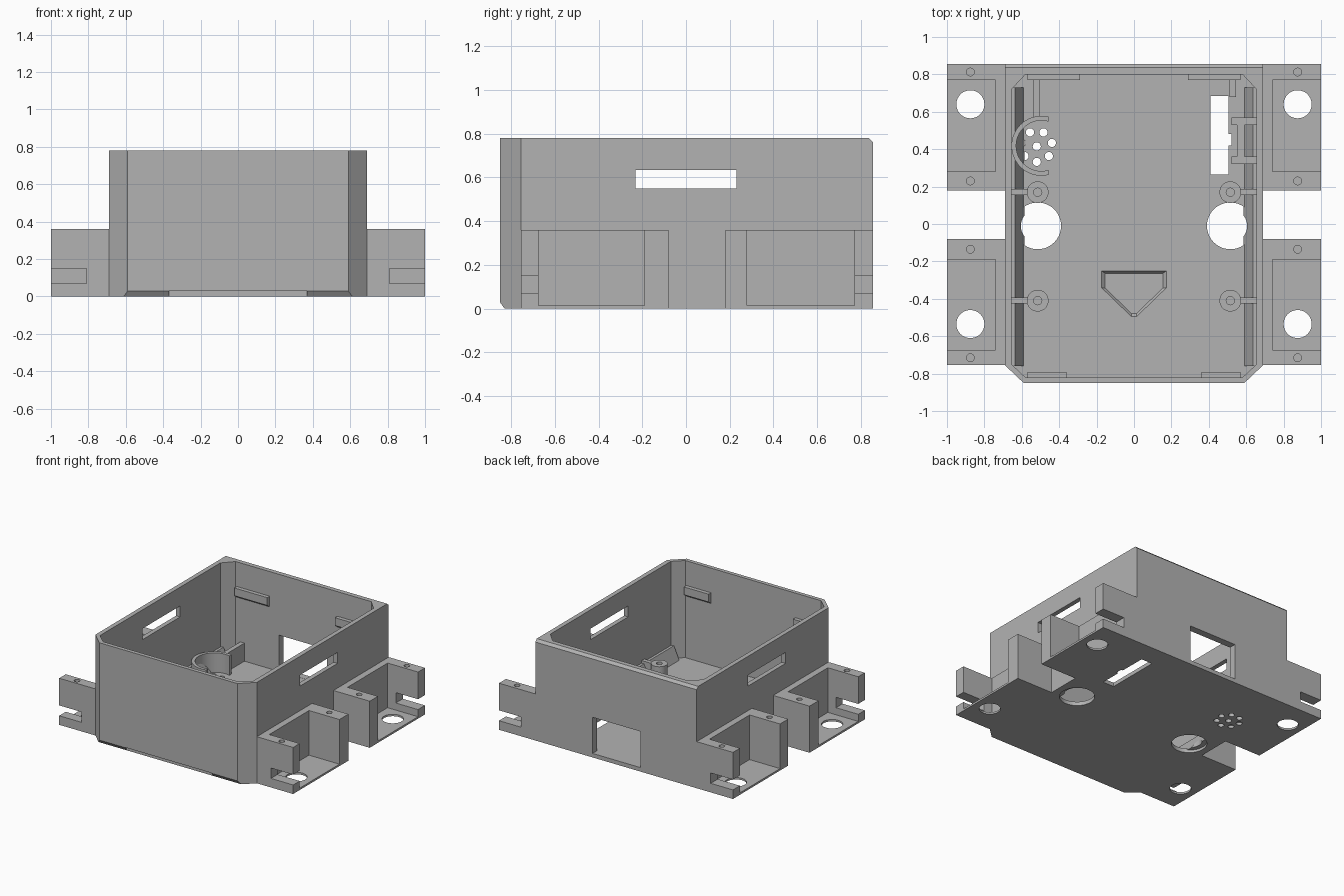
import bpy, bmesh, math
from mathutils import Matrix

if "Cube" in bpy.data.objects:
    bpy.data.objects.remove(bpy.data.objects["Cube"], do_unlink=True)

grey = bpy.data.materials.new("plain_grey")
grey.use_nodes = True
grey.diffuse_color = (0.45, 0.45, 0.45, 1)
grey.node_tree.nodes["Principled BSDF"].inputs["Base Color"].default_value = (0.45, 0.45, 0.45, 1)


def prism(name, outline, z0, z1, taper=1.0):
    """Vertical prism from an outline; taper scales the bottom about its middle."""
    bm = bmesh.new()
    cx = sum(p[0] for p in outline) / len(outline)
    cy = sum(p[1] for p in outline) / len(outline)
    low = [bm.verts.new((cx + (x - cx) * taper, cy + (y - cy) * taper, z0)) for x, y in outline]
    top = [bm.verts.new((x, y, z1)) for x, y in outline]
    n = len(outline)
    bm.faces.new(low[::-1])
    bm.faces.new(top)
    for i in range(n):
        j = (i + 1) % n
        bm.faces.new((low[i], low[j], top[j], top[i]))
    bmesh.ops.recalc_face_normals(bm, faces=bm.faces)
    mesh = bpy.data.meshes.new(name)
    bm.to_mesh(mesh)
    bm.free()
    mesh.materials.append(grey)
    ob = bpy.data.objects.new(name, mesh)
    bpy.context.scene.collection.objects.link(ob)
    return ob


def box(name, xs, ys, zs):
    (x0, x1), (y0, y1) = sorted(xs), sorted(ys)
    return prism(name, [(x0, y0), (x1, y0), (x1, y1), (x0, y1)], *zs)


def circle(x, y, r, n=40):
    return [(x + r * math.cos(2 * math.pi * i / n), y + r * math.sin(2 * math.pi * i / n)) for i in range(n)]


def cylinder(name, x, y, r, z0, z1, n=40):
    return prism(name, circle(x, y, r, n), z0, z1)


def along_x(name, yz, x0, x1):
    """Prism with a y-z profile, running along x."""
    ob = prism(name, yz, x0, x1)
    ob.data.transform(Matrix(((0, 0, 1, 0), (1, 0, 0, 0), (0, 1, 0, 0), (0, 0, 0, 1))))
    return ob


def cut(target, *cutters):
    """Subtract the cutters from the target and discard them."""
    for c in cutters:
        mod = target.modifiers.new("cut", "BOOLEAN")
        mod.operation, mod.solver, mod.object = "DIFFERENCE", "EXACT", c
        dg = bpy.context.evaluated_depsgraph_get()
        mesh = bpy.data.meshes.new_from_object(target.evaluated_get(dg))
        target.modifiers.clear()
        target.data = mesh
        bpy.data.objects.remove(c, do_unlink=True)


def smooth(ob):
    bpy.ops.object.select_all(action="DESELECT")
    ob.select_set(True)
    bpy.context.view_layer.objects.active = ob
    bpy.ops.object.shade_smooth_by_angle(angle=math.radians(30))


FLOOR, TOP, BACK = 0.03, 0.78, 0.855

# Main tray: chamfered front corners, hollowed from above
shell = prism("case_shell", [(-0.59, -0.85), (0.59, -0.85), (0.69, -0.755), (0.69, BACK),
                             (-0.69, BACK), (-0.69, -0.755)], 0, TOP)
cut(shell,
    prism("cavity", [(-0.58, -0.82), (0.58, -0.82), (0.655, -0.75), (0.655, 0.72),
                     (0.58, 0.80), (-0.58, 0.80), (-0.655, 0.72), (-0.655, -0.75)], FLOOR, 1),
    along_x("back_edge", [(0.835, TOP + 0.001), (0.9, 0.85), (0.9, 0.7), (BACK + 0.001, 0.76)], -1, 1),
    along_x("front_edge", [(-0.86, -0.01), (-0.823, -0.01), (-0.86, 0.042)], -0.62, 0.62),
    box("front_step", (-0.37, 0.37), (-0.87, -0.83), (-0.02, 0.03)),
    box("side_slots", (-0.8, 0.8), (-0.23, 0.23), (0.55, 0.635)),
    box("back_window", (-0.21, 0.20), (0.75, 0.95), (FLOOR + 0.001, 0.31)),
    box("floor_slot", (0.41, 0.505), (0.265, 0.685), (-0.1, 0.2)),
    box("slot_notch", (0.49, 0.52), (0.42, 0.48), (-0.1, 0.2)),
    prism("badge_recess", [(-0.175, -0.25), (-0.175, -0.34), (-0.015, -0.495), (0.015, -0.495),
                           (0.175, -0.34), (0.175, -0.25)], 0.012, FLOOR + 0.001, 0.88))
for s in (-1, 1):
    cut(shell, cylinder("cable_hole", s * 0.515, -0.01, 0.125, -0.1, 0.1))

# Grille of small holes
cut(shell, cylinder("grille_hole", -0.52, 0.415, 0.022, -0.1, 0.1, 16))
for i in range(7):
    a = math.radians(-90 + i * 360 / 7)
    cut(shell, cylinder("grille_hole", -0.52 + 0.083 * math.cos(a), 0.415 + 0.083 * math.sin(a),
                        0.022, -0.1, 0.1, 16))
smooth(shell)

# Speaker cup: open ring against the side wall, with a rib to the back wall
cup = cylinder("speaker_cup", -0.495, 0.418, 0.16, 0.02, 0.18, 64)
cut(cup, cylinder("bore", -0.495, 0.418, 0.135, -0.1, 0.4, 64),
    box("cup_opening", (-0.457, 0), (0.1, 0.8), (-0.1, 0.4)),
    box("cup_trim", (-0.9, -0.67), (0.1, 0.8), (-0.1, 0.4)))
smooth(cup)
box("cup_rib", (-0.54, -0.505), (0.568, 0.81), (0.02, 0.17))

# Holder beside the floor slot
box("switch_plate", (0.55, 0.59), (0.34, 0.55), (0.02, 0.16))
for y in (0.34, 0.55):
    box("switch_arm", (0.52, 0.66), (y - 0.02, y + 0.02), (0.02, 0.16))
box("switch_rib", (0.51, 0.545), (0.68, 0.81), (0.02, 0.16))

for s in (-1, 1):
    # Sloped strips where the side walls meet the floor
    strip = box("floor_strip", (s * 0.585, s * 0.67), (-0.76, 0.73), (0.02, 0.13))
    for v in strip.data.vertices:
        if v.co.z > 0.1 and abs(v.co.x) < 0.6:
            v.co.x = s * 0.635
    cut(strip, cylinder("cable_hole", s * 0.515, -0.01, 0.09, -0.1, 0.1))

    # Screw posts with ribs to the side walls
    for y in (0.17, -0.41):
        post = cylinder("screw_post", s * 0.515, y, 0.058, 0.02, 0.16, 32)
        cut(post, cylinder("bore", s * 0.515, y, 0.022, 0.05, 0.4, 16))
        smooth(post)
        box("post_rib", (s * 0.565, s * 0.67), (y - 0.016, y + 0.016), (0.02, 0.15))

    # Lid clips on the front and back walls
    x0, x1 = s * 0.29, s * 0.57
    along_x("back_clip", [(0.81, 0.50), (0.81, 0.59), (0.77, 0.59), (0.77, 0.53)], min(x0, x1), max(x0, x1))
    x0 = s * 0.36
    along_x("front_clip", [(-0.83, 0.50), (-0.83, 0.59), (-0.79, 0.59), (-0.79, 0.53)], min(x0, x1), max(x0, x1))

    # Motor brackets: outer end, its inner face, inner face of the other end, other end, wheel hole
    for name, y0, y1, y2, y3, hole_y in (("back", BACK, 0.77, 0.28, 0.18, 0.64),
                                         ("front", -0.755, -0.675, -0.19, -0.08, -0.535)):
        lug = box(name + "_motor_bracket", (s * 0.68, s), (y0, y3), (0, 0.36))
        mid = (y0 + y1) / 2
        over = y0 + (y0 - y1)
        cut(lug,
            box("pocket", (s * 0.74, s * 1.1), (y1, y2), (0.015, 0.5)),
            box("notch", (s * 0.81, s * 1.1), (over, y1 + (y1 - y0) * 0.5), (0.07, 0.15)),
            cylinder("shaft_hole", s * 0.875, hole_y, 0.075, -0.1, 0.1),
            cylinder("screw_hole", s * 0.875, mid, 0.021, 0.22, 0.5, 16),
            cylinder("screw_hole", s * 0.875, (y2 + y3) / 2, 0.021, 0.22, 0.5, 16))
        smooth(lug)
